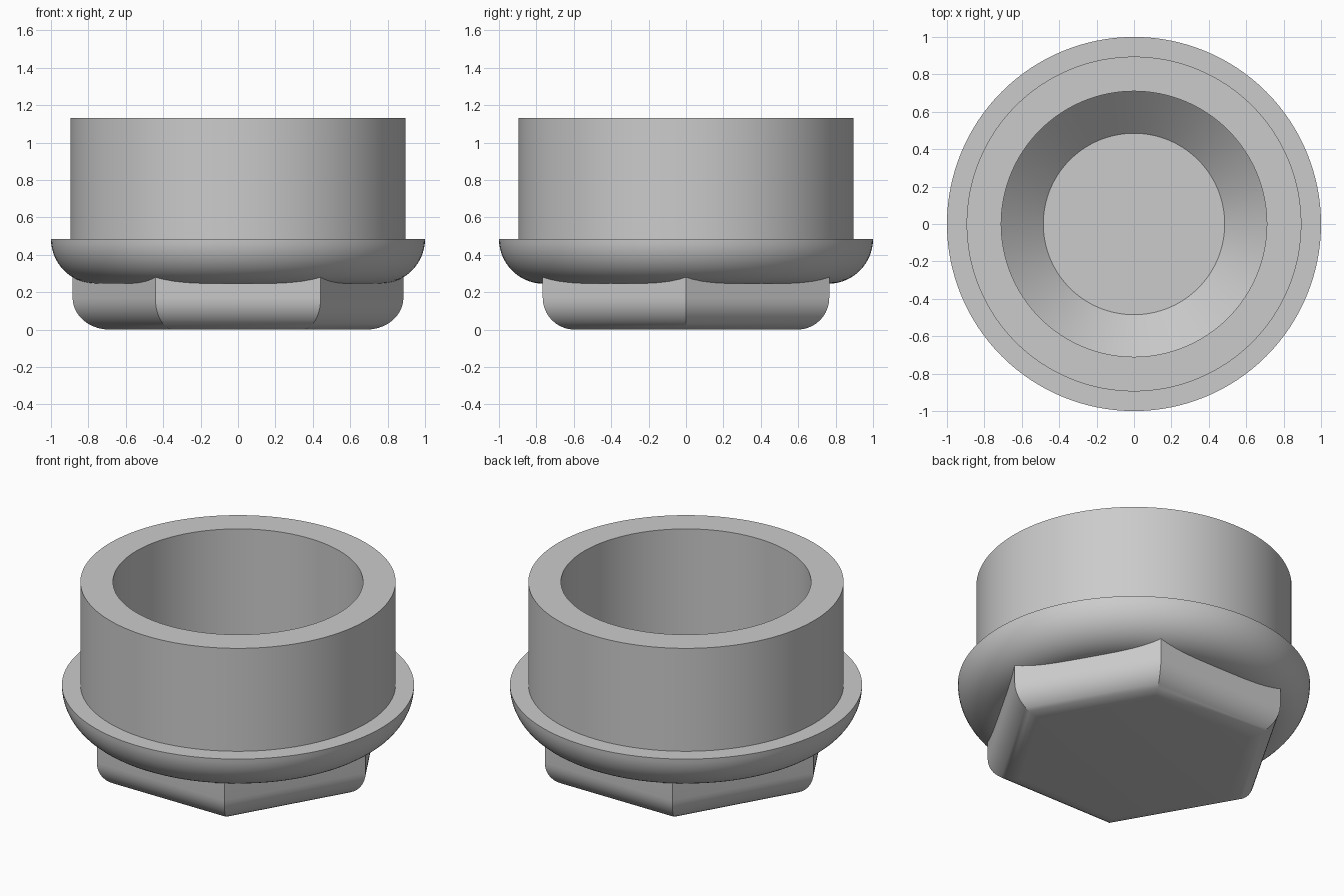
import bpy, bmesh
from math import sin, cos, pi, radians

cube = bpy.data.objects.get("Cube")
if cube:
    bpy.data.objects.remove(cube, do_unlink=True)

grey = bpy.data.materials.new("plain grey")
grey.use_nodes = True
colour = (0.6, 0.6, 0.6, 1)
grey.diffuse_color = colour
grey.node_tree.nodes["Principled BSDF"].inputs["Base Color"].default_value = colour


def arc(cx, cz, radius, start, end, steps):
    """Points on a circular arc, angles in degrees."""
    angles = [radians(start + (end - start) * i / steps) for i in range(steps + 1)]
    return [(cx + radius * cos(a), cz + radius * sin(a)) for a in angles]


def lathe(name, profile, sides, cap_start=False, cap_end=False):
    """Turn an (r, z) profile, listed from bottom outward, around the z axis."""
    bm = bmesh.new()
    rings = [[bm.verts.new((r * cos(2 * pi * i / sides), r * sin(2 * pi * i / sides), z))
              for i in range(sides)] for r, z in profile]
    for low, high in zip(rings, rings[1:]):
        for i in range(sides):
            j = (i + 1) % sides
            bm.faces.new((low[i], low[j], high[j], high[i]))
    if cap_start:
        bm.faces.new(rings[0][::-1])
    if cap_end:
        bm.faces.new(rings[-1])
    mesh = bpy.data.meshes.new(name)
    bm.to_mesh(mesh)
    bm.free()
    mesh.materials.append(grey)
    obj = bpy.data.objects.new(name, mesh)
    bpy.context.collection.objects.link(obj)
    bpy.ops.object.select_all(action='DESELECT')
    obj.select_set(True)
    bpy.context.view_layer.objects.active = obj
    bpy.ops.object.shade_smooth_by_angle(angle=radians(30))
    return obj


# Collar with rounded underside, straight sleeve, and bore with a coned floor
body = arc(0.76, 0.485, 0.24, -90, 0, 14)
body += [(0.895, 0.485), (0.895, 1.13), (0.71, 1.13), (0.71, 0.465), (0.485, 0.24 + 0.01)]
lathe("collar_and_sleeve", body, 128, cap_start=True, cap_end=True)

# Hexagonal head with rounded lower edges; its open top sits inside the collar
to_corner = 1 / cos(pi / 6)
head = arc(0.766 - 0.17, 0.175, 0.17, -90, 0, 10) + [(0.766, 0.32)]
lathe("hex_head", [(r * to_corner, z - 0.005 if z < 0.18 else z) for r, z in head], 6,
      cap_start=True)
